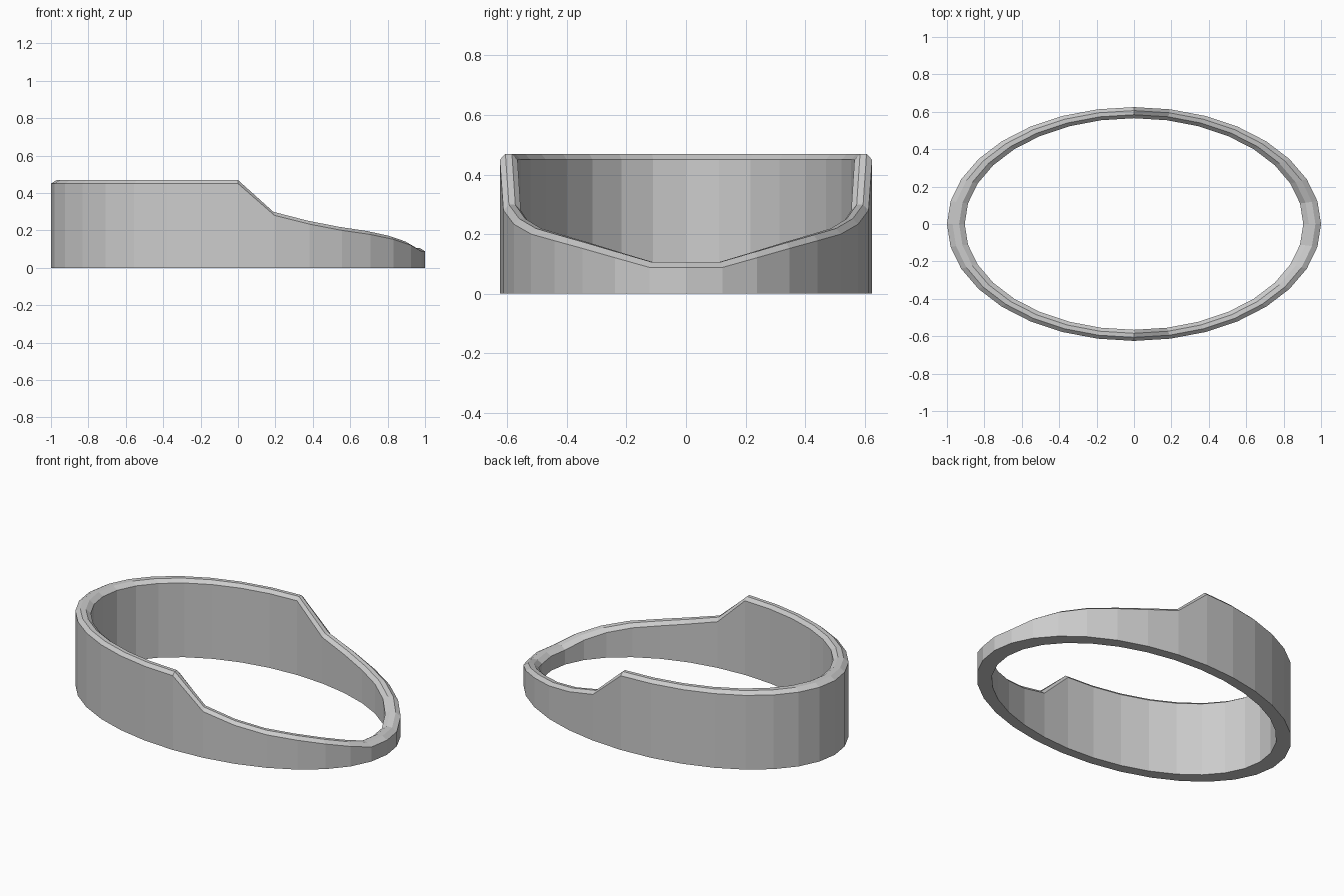
import bpy, bmesh, math

if "Cube" in bpy.data.objects:
    bpy.data.objects.remove(bpy.data.objects["Cube"])

SEG = 32
RX, RY = 1.0, 0.625
# Outer wall height from the middle (x = 0) to the low end (x = 1)
DROP = [0.45, 0.28, 0.233, 0.20, 0.178, 0.152, 0.121, 0.088, 0.088]
# Cross-section: ellipse scale, and lift above the wall height (None = ground)
SECTION = [(1.0, None), (1.0, 0.0), (0.97, 0.019), (0.935, 0.019), (0.905, 0.0), (0.905, None)]


def wall_height(i):
    """Full height on the -x half, following the drop on the +x half."""
    k = min(i, SEG - i)            # 0 at the low end, 8 at the middle
    return DROP[max(0, 8 - k)]


bm = bmesh.new()
rings = []
for i in range(SEG):
    a = 2 * math.pi * i / SEG
    rings.append([bm.verts.new((RX * s * math.cos(a), RY * s * math.sin(a),
                                0 if lift is None else wall_height(i) + lift))
                  for s, lift in SECTION])

# Skin the closed cross-sections around the ellipse
n = len(SECTION)
for i in range(SEG):
    p, q = rings[i], rings[(i + 1) % SEG]
    for j in range(n):
        k = (j + 1) % n
        bm.faces.new((p[j], q[j], q[k], p[k]))
bmesh.ops.recalc_face_normals(bm, faces=bm.faces)

mesh = bpy.data.meshes.new("oval_rim")
bm.to_mesh(mesh)
bm.free()
bpy.context.collection.objects.link(bpy.data.objects.new("oval_rim", mesh))
